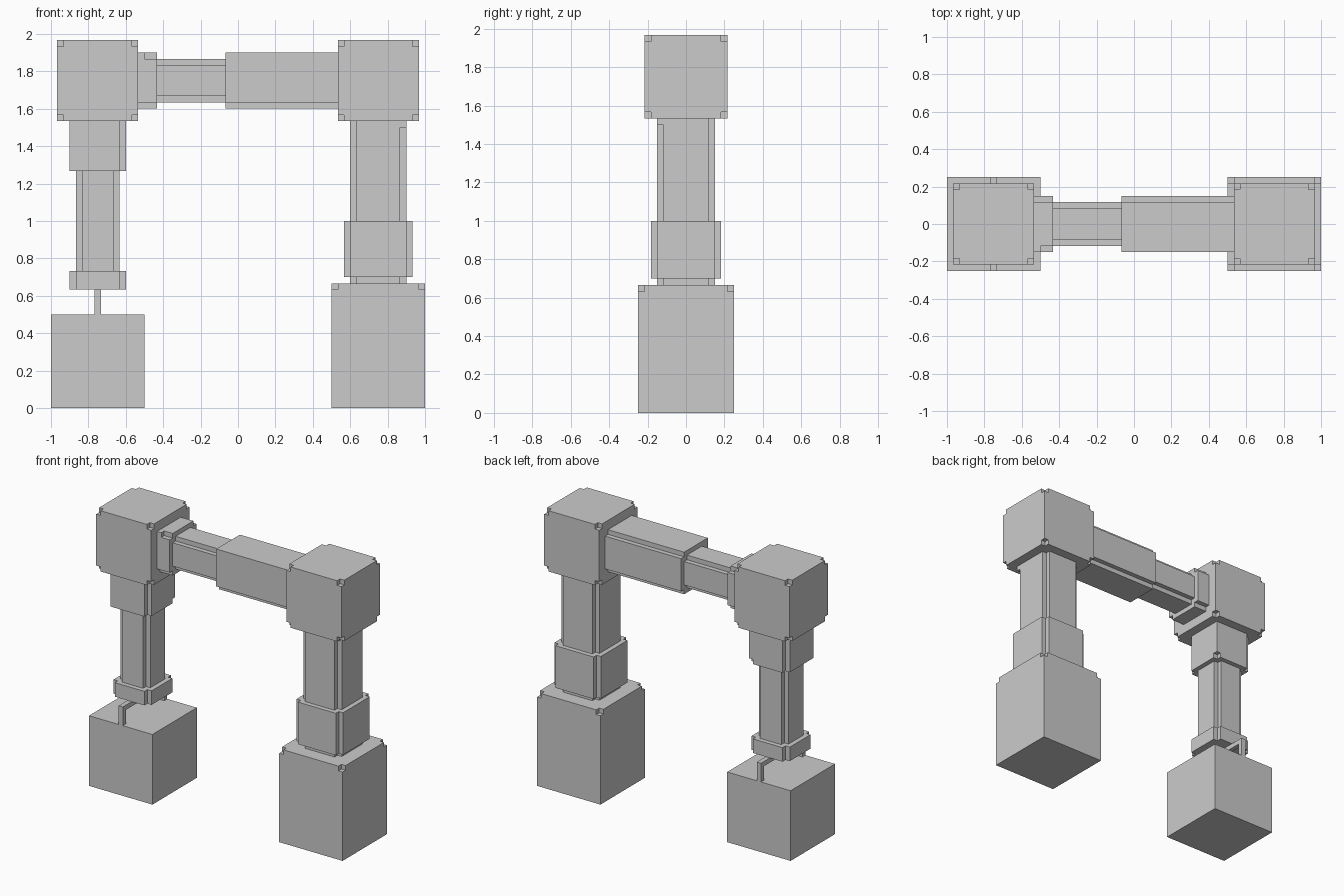
import bpy
import bmesh
from mathutils import Vector
from itertools import product

if "Cube" in bpy.data.objects:
    bpy.data.objects.remove(bpy.data.objects["Cube"])

V = 1 / 30  # step size of all the notches


def block(name, lo, hi, removed=lambda c: False):
    """Box cut in 3x3x3 cells (thin outer layers); removed cells become notches."""
    cuts = [[lo[a], lo[a] + V, hi[a] - V, hi[a]] for a in range(3)]
    solid = {c for c in product(range(3), repeat=3) if not removed(c)}
    bm = bmesh.new()
    cache = {}

    def vert(key):
        if key not in cache:
            cache[key] = bm.verts.new([cuts[a][key[a]] for a in range(3)])
        return cache[key]

    for c in solid:
        for a, side in product(range(3), (0, 1)):
            n = list(c)
            n[a] += 1 if side else -1
            if tuple(n) in solid:
                continue
            u, w = (a + 1) % 3, (a + 2) % 3
            loop = []
            for du, dw in ((0, 0), (1, 0), (1, 1), (0, 1)):
                k = list(c)
                k[a] += side
                k[u] += du
                k[w] += dw
                loop.append(vert(tuple(k)))
            bm.faces.new(loop if side else loop[::-1])
    bmesh.ops.dissolve_limit(bm, angle_limit=0.01, verts=bm.verts, edges=bm.edges)
    mesh = bpy.data.meshes.new(name)
    bm.to_mesh(mesh)
    bm.free()
    obj = bpy.data.objects.new(name, mesh)
    bpy.context.collection.objects.link(obj)
    return obj


def box(name, lo, hi):
    bpy.ops.mesh.primitive_cube_add(size=1, location=(Vector(lo) + Vector(hi)) / 2)
    obj = bpy.context.object
    obj.name = name
    obj.scale = Vector(hi) - Vector(lo)


def bar(name, axis, start, end, centre, half, keep=()):
    """Square bar along an axis with notched long edges, except those in keep."""
    lo = [c - half for c in centre]
    hi = [c + half for c in centre]
    lo[axis], hi[axis] = start, end

    def removed(c):
        edge = tuple(c[a] for a in range(3) if a != axis)
        return 1 not in edge and edge not in keep
    block(name, lo, hi, removed)


def corner(c):
    return 1 not in c


# Corner blocks on top of both columns
for name, x in (("left_corner_block", -0.75), ("right_corner_block", 0.75)):
    h = 6.5 * V
    block(name, (x - h, -h, 46 * V), (x + h, h, 59 * V), corner)

# Bases
box("left_base", (-1, -0.25, 0), (-0.5, 0.25, 0.5))
block("right_base", (0.5, -0.25, 0), (1, 0.25, 20 * V), lambda c: corner(c) and c[2] == 2)

# Thin bracket under the left column
x0, x1 = -23 * V, -22 * V
box("bracket_bar", (x0, -0.25, 18 * V), (x1, 0.25, 19 * V))
for name, y in (("bracket_leg_front", -0.25), ("bracket_leg_back", 0.25 - V)):
    box(name, (x0, y, 0.5), (x1, y + V, 18 * V))

# Left column
left, right, mid = (-0.75, 0, 0), (0.75, 0, 0), (0, 0, 1.75)
bar("left_column_foot", 2, 19 * V, 22 * V, left, 0.15)
bar("left_column_shaft", 2, 22 * V, 38 * V, left, 3.5 * V)
bar("left_column_head", 2, 38 * V, 46 * V, left, 0.15, keep=[(0, 0)])
box("left_head_fill", (-0.6 - V, 0.15 - V, 39 * V), (-0.6, 0.15, 46 * V))

# Right column
bar("right_column_shaft", 2, 20 * V, 46 * V, right, 0.15)
bar("right_column_collar", 2, 21 * V, 30 * V, right, 5.5 * V)
box("right_column_fill", (0.9 - V, -0.15, 45 * V), (0.9, -0.15 + V, 46 * V))

# Cross beam
bar("beam_left_collar", 0, -16 * V, -13 * V, mid, 0.15)
bar("beam_shaft", 0, -13 * V, -2 * V, mid, 3.5 * V)
bar("beam_right_sleeve", 0, -2 * V, 16 * V, mid, 0.15, keep=[(0, 2)])
box("beam_collar_fill", (-16 * V, -0.15, 1.9 - V), (-15 * V, -0.15 + V, 1.9))
